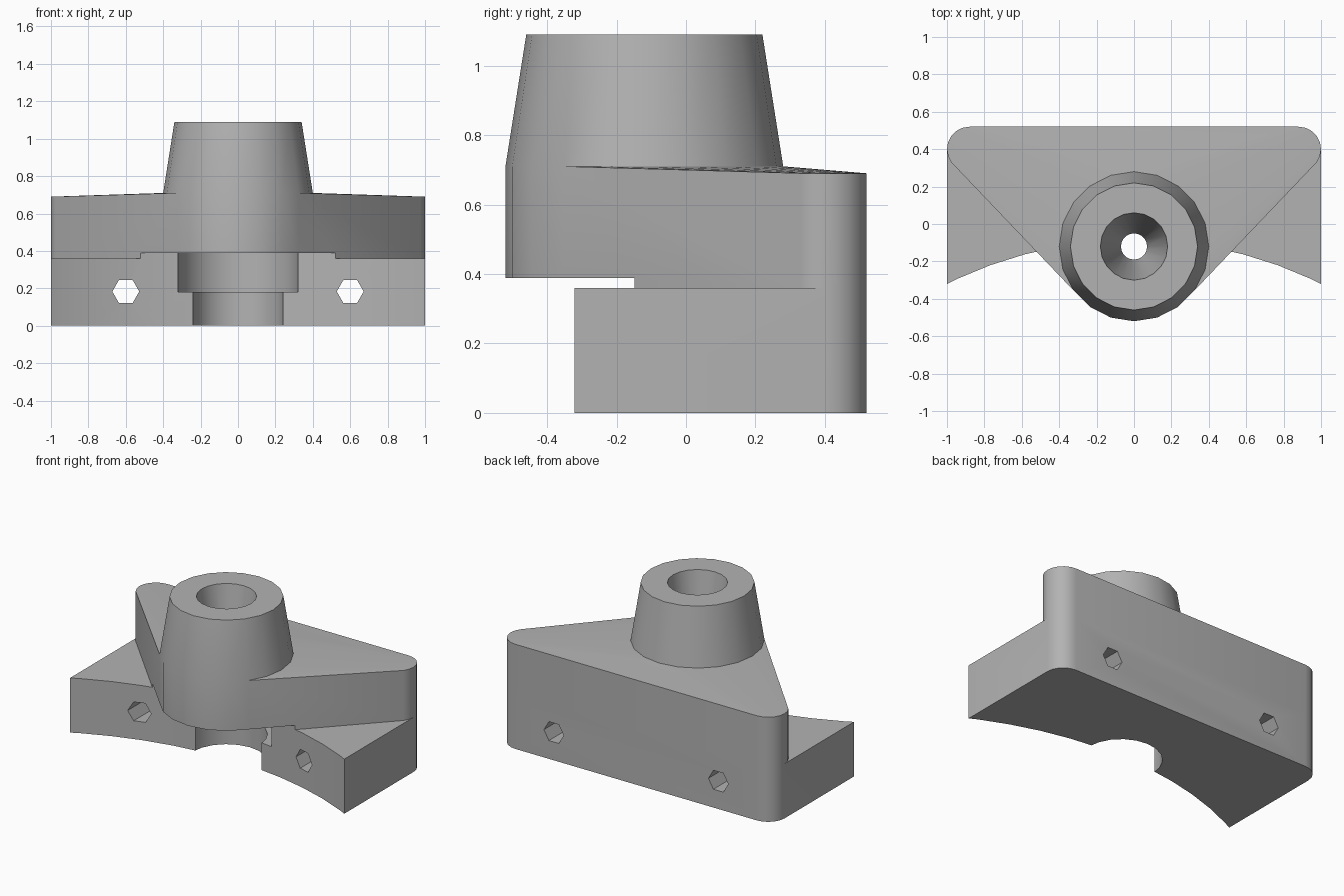
import bpy, bmesh, math
from mathutils import Vector

cube = bpy.data.objects.get("Cube")
if cube:
    bpy.data.objects.remove(cube)

GREY = (0.45, 0.45, 0.45, 1)
mat = bpy.data.materials.new("plain grey")
mat.use_nodes = True
mat.diffuse_color = GREY
mat.node_tree.nodes["Principled BSDF"].inputs["Base Color"].default_value = GREY

AXIS_Y = -0.12      # boss and bore axis
TAU = 2 * math.pi


def finish(bm, name):
    bmesh.ops.recalc_face_normals(bm, faces=bm.faces)
    mesh = bpy.data.meshes.new(name)
    bm.to_mesh(mesh)
    bm.free()
    mesh.materials.append(mat)
    obj = bpy.data.objects.new(name, mesh)
    bpy.context.collection.objects.link(obj)
    return obj


def circle(x, y, z, r, n=20):
    return [Vector((x + r * math.cos(TAU * i / n), y + r * math.sin(TAU * i / n), z))
            for i in range(n)]


def hull(points):
    bm = bmesh.new()
    for p in points:
        bm.verts.new(p)
    found = bmesh.ops.convex_hull(bm, input=bm.verts)
    junk = set(found["geom_interior"] + found["geom_unused"])
    bmesh.ops.delete(bm, geom=[g for g in junk if isinstance(g, bmesh.types.BMVert)],
                     context="VERTS")
    bmesh.ops.dissolve_limit(bm, angle_limit=0.005, verts=bm.verts, edges=bm.edges)
    return bm


def lathe(profile, name, n=20):
    bm = bmesh.new()
    rings = [[bm.verts.new(p) for p in circle(0, AXIS_Y, z, r, n)] for r, z in profile]
    for a, b in zip(rings, rings[1:]):
        for i in range(n):
            j = (i + 1) % n
            bm.faces.new((a[i], a[j], b[j], b[i]))
    bm.faces.new(rings[0])
    bm.faces.new(rings[-1])
    return finish(bm, name)


def prism(points, shift, name):
    bm = bmesh.new()
    face = bm.faces.new([bm.verts.new(p) for p in points])
    ext = bmesh.ops.extrude_face_region(bm, geom=[face])["geom"]
    bmesh.ops.translate(bm, vec=shift, verts=[v for v in ext if isinstance(v, bmesh.types.BMVert)])
    return finish(bm, name)


def boolean(target, tool, operation):
    mod = target.modifiers.new("cut", "BOOLEAN")
    mod.operation, mod.solver, mod.object = operation, "EXACT", tool
    bpy.context.view_layer.objects.active = target
    bpy.ops.object.modifier_apply(modifier=mod.name)
    bpy.data.objects.remove(tool)


def corners(z):
    return [p for side in (-1, 1) for p in circle(side * 0.88, 0.40, z, 0.12)]


# Three-cornered body with a gently sloping top
bm = hull(corners(0) + corners(0.69) + circle(0, AXIS_Y, 0, 0.40) + circle(0, AXIS_Y, 0.71, 0.40))
# Tapered boss drawn up from the round top face
top = max(bm.faces, key=lambda f: f.calc_center_median().z)
ext = bmesh.ops.extrude_face_region(bm, geom=[top])["geom"]
if top.is_valid:
    bmesh.ops.delete(bm, geom=[top], context="FACES_ONLY")
for v in ext:
    if isinstance(v, bmesh.types.BMVert):
        v.co = Vector((v.co.x * 0.85, AXIS_Y + (v.co.y - AXIS_Y) * 0.85, 1.09))
body = finish(bm, "mounting_bracket")

# Wide lower block with rounded rear corners
front = [Vector((x, -0.5, z)) for x in (-1, 1) for z in (0, 0.36)]
block = finish(hull(corners(0) + corners(0.36) + front), "lower_block")
boolean(body, block, "UNION")

# Concave front and stepped bore with a tapering throat
boolean(body, prism(circle(0, -2.335, -0.2, 2.25, 72), (0, 0, 0.588), "front_cutter"), "DIFFERENCE")
boolean(body, lathe([(0.245, -0.1), (0.245, 0.18), (0.323, 0.18), (0.323, 0.388),
                     (0.07, 0.388), (0.18, 1.09), (0.196, 1.19)], "bore_cutter"), "DIFFERENCE")

# Hexagonal bolt holes from front to back
for side in (-1, 1):
    ring = [Vector((p.x, -1, p.y)) for p in circle(side * 0.6, 0.183, 0, 0.072, 6)]
    boolean(body, prism(ring, (0, 2, 0), "bolt_cutter"), "DIFFERENCE")

# Smooth curved walls, keep the edges crisp
bpy.ops.object.select_all(action="DESELECT")
body.select_set(True)
bpy.context.view_layer.objects.active = body
bpy.ops.object.shade_smooth_by_angle(angle=math.radians(30))
